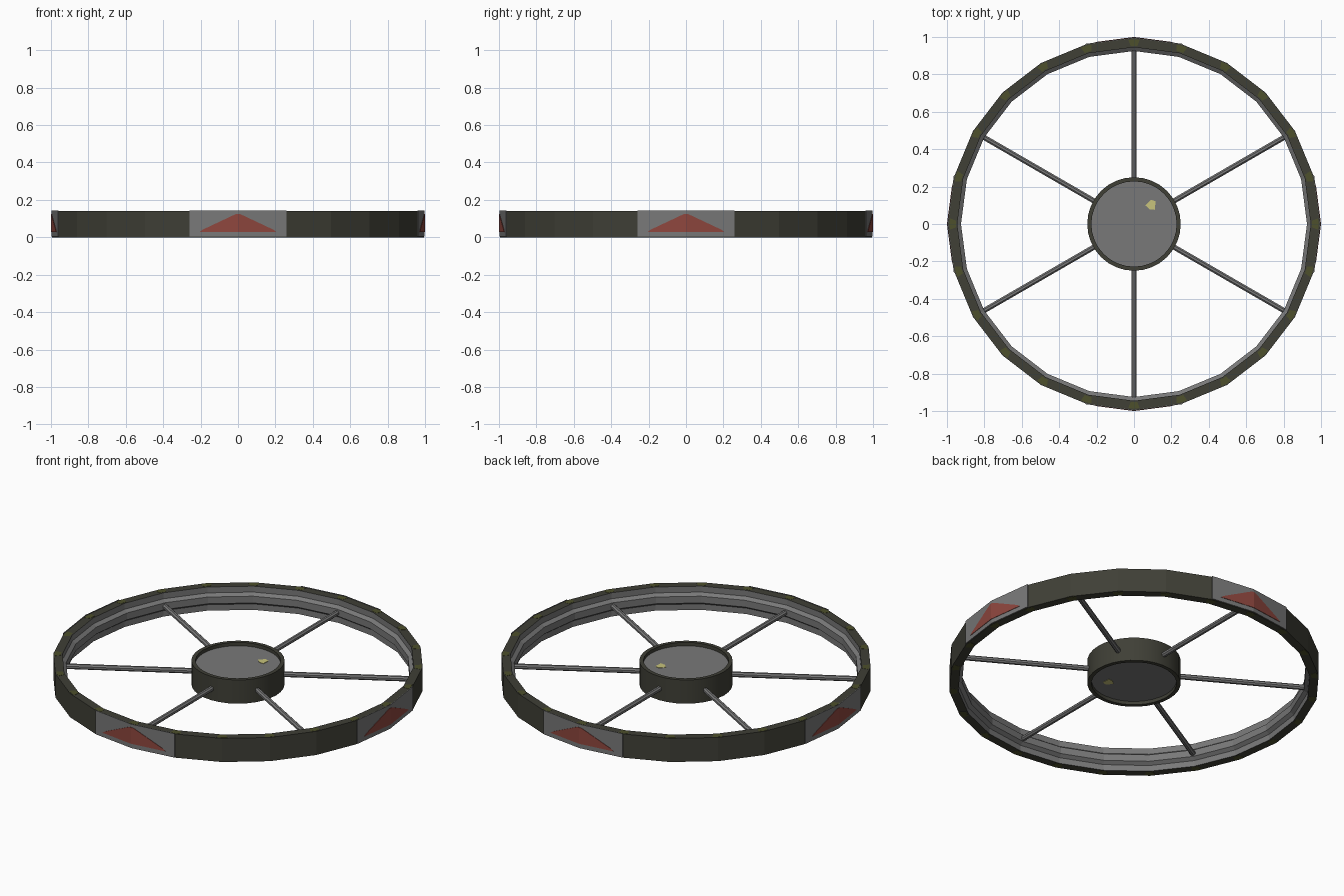
import bpy, bmesh, math
from mathutils import Matrix, Vector

if "Cube" in bpy.data.objects:
    bpy.data.objects.remove(bpy.data.objects["Cube"])

H = 0.14      # wheel height
N = 24        # rim sides


def mat(name, r, g, b):
    m = bpy.data.materials.new(name)
    m.diffuse_color = (r, g, b, 1)
    m.use_nodes = True
    m.node_tree.nodes["Principled BSDF"].inputs["Base Color"].default_value = m.diffuse_color
    return m


DARK = mat("dark_olive", 0.05, 0.05, 0.037)
GREY = mat("metal_grey", 0.19, 0.19, 0.19)
RED = mat("warning_red", 0.27, 0.062, 0.048)
OLIVE = mat("moss_olive", 0.075, 0.08, 0.025)
YELLOW = mat("pale_yellow", 0.58, 0.55, 0.2)


def finish(bm, name, *mats):
    bmesh.ops.recalc_face_normals(bm, faces=bm.faces)
    me = bpy.data.meshes.new(name)
    bm.to_mesh(me)
    bm.free()
    for m in mats:
        me.materials.append(m)
    ob = bpy.data.objects.new(name, me)
    bpy.context.collection.objects.link(ob)
    return ob


def lathe(name, profile, sides, mats, grey_steps):
    """Closed (radius, z) profile turned round z; listed steps use material 1."""
    bm = bmesh.new()
    rings = []
    for k in range(sides):
        a = 2 * math.pi * k / sides
        rings.append([bm.verts.new((r * math.cos(a), r * math.sin(a), z)) for r, z in profile])
    n = len(profile)
    for k in range(sides):
        p, q = rings[k], rings[(k + 1) % sides]
        for i in range(n):
            j = (i + 1) % n
            f = bm.faces.new((p[i], q[i], q[j], p[j]))
            f.material_index = 1 if i in grey_steps else 0
    return finish(bm, name, *mats)


def plate(name, polys, m, thick, direction=None):
    """Thin plate made of flat polygons, extruded slightly."""
    bm = bmesh.new()
    for poly in polys:
        bm.faces.new([bm.verts.new(p) for p in poly])
    bmesh.ops.remove_doubles(bm, verts=bm.verts, dist=1e-5)
    out = bmesh.ops.extrude_face_region(bm, geom=bm.faces[:], use_keep_orig=True)
    vs = [v for v in out["geom"] if isinstance(v, bmesh.types.BMVert)]
    for v in vs:
        d = direction or Vector((v.co.x, v.co.y, 0)).normalized()
        v.co += d * thick
    return finish(bm, name, m)


# Rim with stepped inner wall
R = 0.994
lathe("rim", [(R, 0), (R, H), (0.945, H), (0.945, 0.105), (0.925, 0.09),
              (0.925, 0.05), (0.945, 0.035), (0.945, 0)], N, (DARK, GREY), (2, 3, 4, 5, 6))

# Four grey side panels, each with a red triangle, bent over a rim corner
bend = math.tan(math.radians(7.5))


def on_rim(x, z, r, rot):
    return rot @ Vector((x, -(r - abs(x) * bend), z))


half = R * math.sin(math.radians(15)) + 0.001
for i in range(4):
    rot = Matrix.Rotation(i * math.pi / 2, 3, 'Z')
    quads, tris = [], []
    for s in (-1, 1):
        quads.append([on_rim(x, z, R, rot) for x, z in
                      ((0, 0.003), (s * half, 0.003), (s * half, H + 0.003), (0, H + 0.003))])
        tris.append([on_rim(x, z, R + 0.003, rot) for x, z in
                     ((0, 0.028), (s * 0.205, 0.028), (s * 0.19, 0.04), (s * 0.012, 0.124), (0, 0.124))])
    plate("side_panel", quads, GREY, 0.0035)
    plate("red_triangle", tris, RED, 0.003)

# Olive patches at the rim corners, top and bottom
for k in range(N):
    rot = Matrix.Rotation(2 * math.pi * k / N, 3, 'Z')
    for z, d in ((H, 1), (0, -1)):
        polys = []
        for s in (-1, 1):
            polys.append([on_rim(x, z, r, rot) for x, r in
                          ((0, 0.953), (s * 0.018, 0.953), (s * 0.03, 0.988), (0, 0.988))])
        plate("rim_patch", polys, OLIVE, 0.001, Vector((0, 0, d)))

# Spokes
for k in range(6):
    a = math.radians(30 + 60 * k)
    bm = bmesh.new()
    bmesh.ops.create_cone(bm, cap_ends=True, segments=8, radius1=0.015, radius2=0.015, depth=0.72,
                          matrix=Matrix.Rotation(a, 4, 'Z') @ Matrix.Translation((0.58, 0, 0.068))
                          @ Matrix.Rotation(math.pi / 2, 4, 'Y') @ Matrix.Rotation(math.pi / 8, 4, 'Z'))
    finish(bm, "spoke", GREY)

# Hub shell, recessed core and valve marks
hub = lathe("hub_shell", [(0.25, 0), (0.25, H), (0.228, H), (0.228, 0)], 32, (DARK,), ())
bm = bmesh.new()
bmesh.ops.create_cone(bm, cap_ends=True, segments=32, radius1=0.23, radius2=0.23, depth=0.1,
                      matrix=Matrix.Translation((0, 0, 0.07)))
finish(bm, "hub_core", GREY)
spot = ((0.06, 0.1), (0.09, 0.13), (0.115, 0.122), (0.112, 0.076), (0.085, 0.078))
plate("top_mark", [[(x, y, 0.12) for x, y in spot]], YELLOW, 0.002, Vector((0, 0, 1)))
plate("bottom_mark", [[(x, -y, 0.02) for x, y in spot]], YELLOW, 0.002, Vector((0, 0, -1)))

# Smooth only the round hub shell
bpy.ops.object.select_all(action='DESELECT')
hub.select_set(True)
bpy.context.view_layer.objects.active = hub
bpy.ops.object.shade_smooth_by_angle(angle=math.radians(30))
